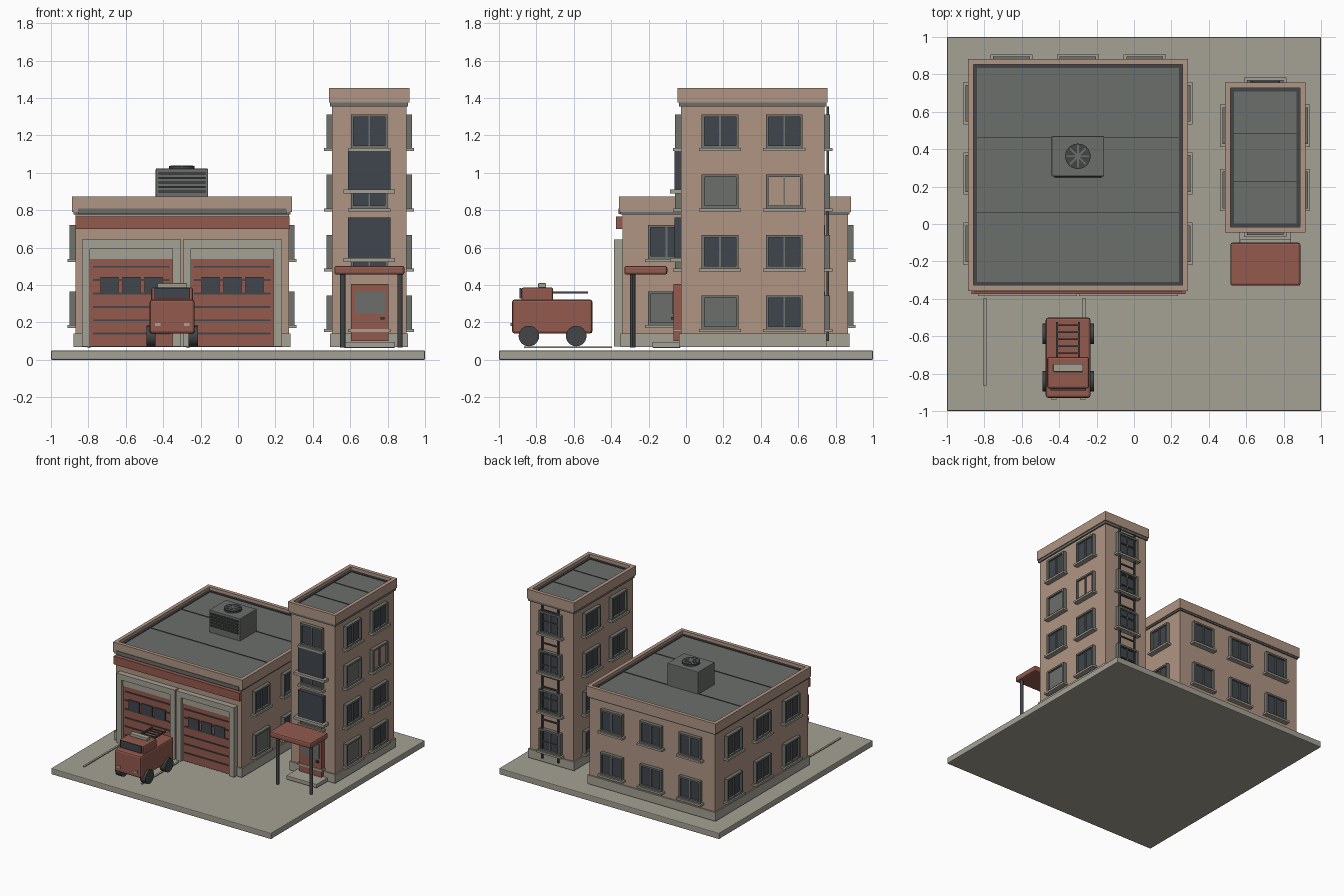
import bpy, math

if "Cube" in bpy.data.objects:
    bpy.data.objects.remove(bpy.data.objects["Cube"])

def mat(name, r, g, b):
    m = bpy.data.materials.new(name)
    lin = [((c / 255 + 0.055) / 1.055) ** 2.4 for c in (r, g, b)]
    m.diffuse_color = (*lin, 1)
    m.use_nodes = True
    m.node_tree.nodes["Principled BSDF"].inputs["Base Color"].default_value = m.diffuse_color
    return m

BRICK = mat("tan_brick", 176, 149, 132)
RED = mat("engine_red", 146, 90, 77)
STONE = mat("concrete", 165, 161, 148)
ROOF = mat("roof_grey", 107, 110, 106)
GLASS = mat("dark_glass", 64, 70, 78)
METAL = mat("dark_metal", 66, 69, 70)
FRAME = mat("frame_grey", 112, 114, 108)

def finish(o, name, m, bevel=0):
    o.name = name
    o.data.materials.append(m)
    if bevel:
        b = o.modifiers.new("bevel", 'BEVEL')
        b.width, b.segments = bevel, 2
    return o

def box(name, x0, x1, y0, y1, z0, z1, m, bevel=0):
    v = [(x, y, z) for x in (x0, x1) for y in (y0, y1) for z in (z0, z1)]
    f = [(0, 1, 3, 2), (4, 6, 7, 5), (0, 4, 5, 1), (2, 3, 7, 6), (0, 2, 6, 4), (1, 5, 7, 3)]
    me = bpy.data.meshes.new(name)
    me.from_pydata(v, [], f)
    o = bpy.data.objects.new(name, me)
    bpy.context.collection.objects.link(o)
    return finish(o, name, m, bevel)

def cyl(name, loc, r, depth, m, axis='Z', n=24):
    rot = (0, math.pi / 2, 0) if axis == 'X' else (0, 0, 0)
    bpy.ops.mesh.primitive_cylinder_add(vertices=n, radius=r, depth=depth, location=loc, rotation=rot)
    bpy.ops.object.shade_smooth_by_angle()
    return finish(bpy.context.object, name, m)

def wall_box(name, side, w, u0, u1, d0, d1, z0, z1, m):
    """Box on a wall at coordinate w: u runs along the wall, d outwards."""
    s = 1 if side[0] == '+' else -1
    a, b = sorted((w + s * d0, w + s * d1))
    if side[1] == 'x':
        return box(name, a, b, u0, u1, z0, z1, m)
    return box(name, u0, u1, a, b, z0, z1, m)

def window(side, w, u, z, pane=GLASS):
    hw, h, t = 0.098, 0.18, 0.014
    def part(n, *a):
        wall_box("window_" + n, side, w, *a)
    part("pane", u - hw + t, u + hw - t, 0, 0.014, z + t, z + h - t, pane)
    part("jamb_left", u - hw, u - hw + t, 0, 0.03, z, z + h, FRAME)
    part("jamb_right", u + hw - t, u + hw, 0, 0.03, z, z + h, FRAME)
    part("head", u - hw, u + hw, 0, 0.03, z + h - t, z + h, FRAME)
    part("foot", u - hw, u + hw, 0, 0.03, z, z + t, FRAME)
    if pane is not ROOF:
        part("mullion", u - 0.005, u + 0.005, 0, 0.022, z + t, z + h - t, FRAME)
    part("sill", u - hw - 0.015, u + hw + 0.015, 0, 0.042, z - 0.016, z, STONE)

def ring(name, x0, x1, y0, y1, z0, z1, t, m):
    box(name + "_front", x0, x1, y0, y0 + t, z0, z1, m)
    box(name + "_back", x0, x1, y1 - t, y1, z0, z1, m)
    box(name + "_left", x0, x0 + t, y0 + t, y1 - t, z0, z1, m)
    box(name + "_right", x1 - t, x1, y0 + t, y1 - t, z0, z1, m)

def building(name, x0, x1, y0, y1, z, top, roof, band):
    G = 0.068
    box(name + "_walls", x0, x1, y0, y1, G, z, BRICK)
    box(name + "_plinth", x0 - .01, x1 + .01, y0 - .01, y1 + .01, G, 0.14, STONE)
    box(name + "_band", x0 - .01, x1 + .01, y0 - .01, y1 + .01, z - band, z + .005, ROOF)
    ring(name + "_parapet", x0 - .017, x1 + .017, y0 - .017, y1 + .017, z, top, 0.03, BRICK)
    ring(name + "_flashing", x0 + .013, x1 - .013, y0 + .013, y1 - .013, z, roof + .006, 0.018, METAL)
    box(name + "_roof", x0 + .01, x1 - .01, y0 + .01, y1 - .01, z - .01, roof, ROOF)
    for i in (1, 2):
        y = y0 + (y1 - y0) * i / 3
        box(name + "_roof_seam", x0 + .03, x1 - .03, y - .003, y + .003, roof, roof + .004, METAL)

# Ground slab and drive stripes
box("ground_slab", -1, 1, -1, 1, 0, 0.05, STONE, 0.006)
for x in (-0.797, -0.267):
    box("drive_stripe", x - .008, x + .008, -0.865, -0.395, 0.064, 0.07, STONE)

# Engine hall and tower shells
building("hall", -0.87, 0.272, -0.34, 0.865, 0.79, 0.872, 0.84, 0.012)
building("tower", 0.503, 0.9, -0.028, 0.74, 1.375, 1.452, 1.42, 0.02)
box("hall_front_strip", -0.855, 0.26, -0.362, -0.34, 0.78, 0.81, ROOF)
box("hall_red_fascia", -0.87, 0.276, -0.373, -0.34, 0.70, 0.767, RED)

# Hall windows
for z in (0.185, 0.54):
    for u in (-0.105, 0.27, 0.645):
        window('+x', 0.272, u, z, ROOF if z < .3 and u < 0 else GLASS)
        window('-x', -0.87, u, z)
    for u in (-0.655, -0.30, 0.058):
        window('+y', 0.865, u, z)

# Tower windows
for i, z in enumerate((0.165, 0.487, 0.81, 1.132)):
    for j, u in enumerate((0.182, 0.525)):
        pane = ROOF if j == 0 and i in (0, 2) else BRICK if (i, j) == (2, 1) else GLASS
        window('+x', 0.9, u, z, pane)
        window('-x', 0.503, u, z)
    window('-y', -0.028, 0.702, z)
    window('+y', 0.74, 0.702, z)

# Dark front panels of the tower
for z0, z1 in ((0.545, 0.76), (0.91, 1.125)):
    box("tower_front_panel", 0.588, 0.815, -0.062, -0.028, z0, z1, GLASS)
    box("tower_panel_sill", 0.565, 0.84, -0.085, -0.028, z0 - .022, z0, STONE)

# Ladder on the back of the tower
for x in (0.63, 0.775):
    box("wall_ladder_rail", x - .006, x + .006, 0.752, 0.764, 0.1, 1.355, METAL)
for i in range(14):
    z = 0.15 + i * 0.09
    box("wall_ladder_rung", 0.63, 0.775, 0.754, 0.762, z - .005, z + .005, METAL)

# Garage doors with their concrete surrounds
for c in (-0.57, -0.03):
    box("garage_door", c - .222, c + .222, -0.36, -0.34, 0.07, 0.54, RED)
    box("garage_door_header", c - .222, c + .222, -0.364, -0.34, 0.54, 0.595, STONE)
    for s in (-1, 1):
        a, b = sorted((c + s * .22, c + s * .265))
        box("garage_jamb", a, b, -0.385, -0.34, 0.07, 0.64, STONE)
    box("garage_lintel", c - .265, c + .265, -0.385, -0.34, 0.595, 0.642, STONE)
    for i in range(6):
        z = 0.14 + i * 0.0715
        box("garage_door_rib", c - .205, c + .205, -0.366, -0.36, z - .005, z + .005, METAL)
    for k in (-1, 0, 1):
        x = c + k * 0.118
        box("garage_door_window", x - .048, x + .048, -0.369, -0.36, 0.36, 0.442, GLASS)

# Entrance: door, step, canopy
box("entrance_door", 0.605, 0.805, -0.066, -0.028, 0.10, 0.405, RED)
box("entrance_door_window", 0.625, 0.785, -0.072, -0.066, 0.245, 0.365, ROOF)
box("entrance_door_handle", 0.762, 0.782, -0.08, -0.066, 0.215, 0.23, METAL)
box("entrance_step", 0.565, 0.84, -0.18, -0.03, 0.064, 0.096, STONE, 0.004)
box("canopy", 0.515, 0.89, -0.33, -0.10, 0.455, 0.502, RED, 0.012)
for x in (0.56, 0.866):
    cyl("canopy_post", (x, -0.285, 0.262), 0.014, 0.39, METAL, n=12)

# Rooftop ventilation unit
box("vent_unit", -0.44, -0.16, 0.255, 0.47, 0.835, 1.022, ROOF, 0.004)
for i in range(5):
    z = 0.90 + i * 0.024
    box("vent_louver", -0.425, -0.175, 0.245, 0.255, z - .006, z + .006, METAL)
cyl("vent_fan_hub", (-0.30, 0.362, 1.028), 0.068, 0.016, METAL)
for i in range(4):
    blade = box("vent_fan_blade", -.06, .06, -.005, .005, -.003, .003, ROOF)
    blade.location = (-0.30, 0.362, 1.036)
    blade.rotation_euler.z = math.pi * i / 4

# Fire truck
box("truck_body", -0.472, -0.232, -0.93, -0.50, 0.14, 0.322, RED, 0.014)
box("truck_cab", -0.464, -0.24, -0.88, -0.71, 0.30, 0.387, RED, 0.012)
box("truck_windshield", -0.447, -0.257, -0.889, -0.88, 0.328, 0.384, GLASS)
box("truck_light_bar", -0.432, -0.272, -0.79, -0.748, 0.385, 0.41, STONE, 0.004)
for x in (-0.43, -0.275):
    box("truck_headlight", x - .015, x + .015, -0.938, -0.928, 0.18, 0.197, STONE)
for x in (-0.465, -0.239):
    for y in (-0.84, -0.587):
        cyl("truck_wheel", (x, y, 0.127), 0.055, 0.05, METAL, 'X')
for x in (-0.412, -0.294):
    box("truck_ladder_rail", x - .006, x + .006, -0.72, -0.525, 0.354, 0.366, METAL)
for i in range(5):
    y = -0.69 + i * 0.037
    box("truck_ladder_rung", -0.412, -0.294, y - .004, y + .004, 0.356, 0.364, METAL)
